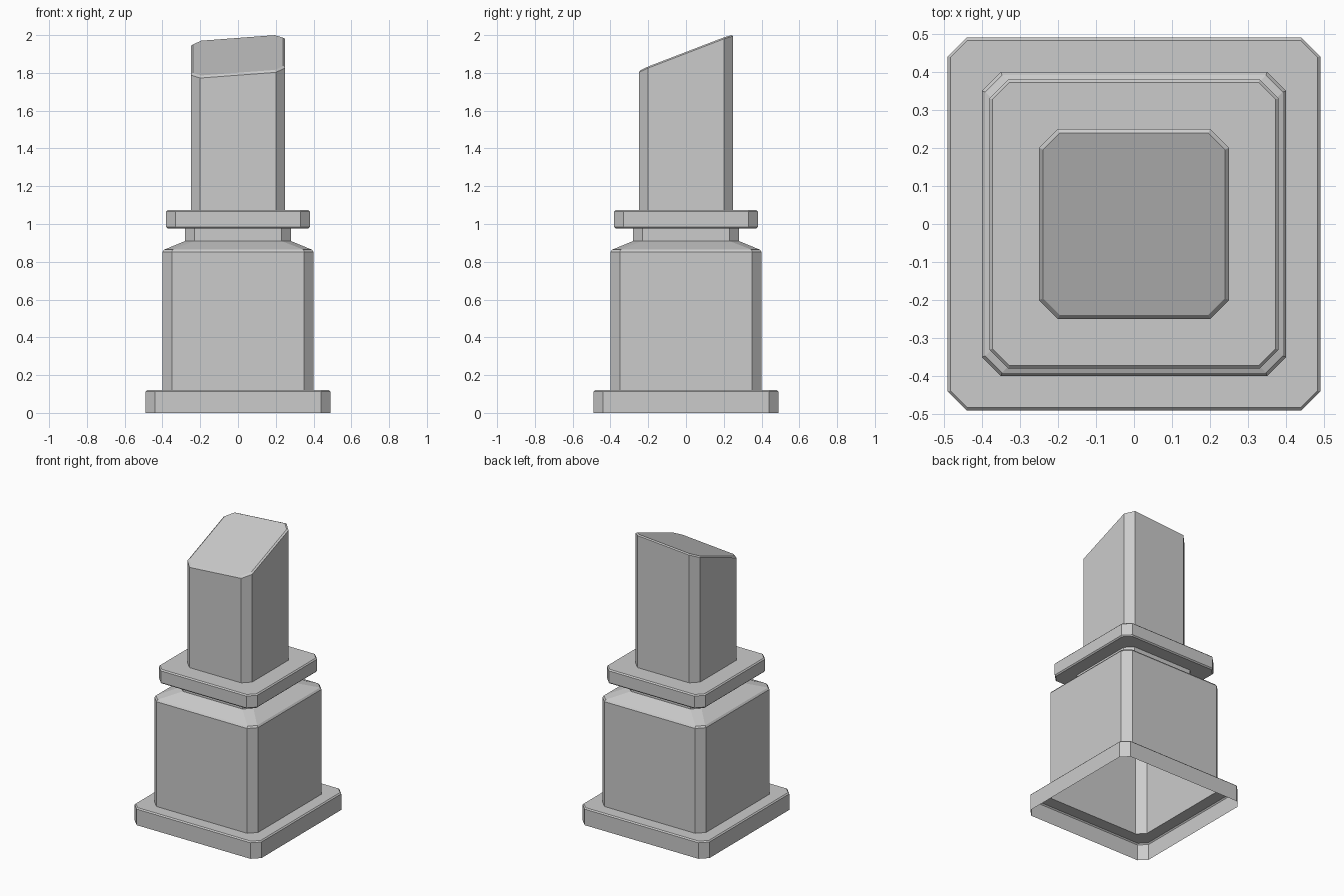
import bpy, bmesh

if "Cube" in bpy.data.objects:
    bpy.data.objects.remove(bpy.data.objects["Cube"])


def octagon(h, c):
    """Square of half-width h with corners cut by c, counter-clockwise."""
    k = h - c
    return [(k, -h), (h, -k), (h, k), (k, h), (-k, h), (-h, k), (-h, -k), (-k, -h)]


def slant(x, y):
    """Sloped top plane of the shaft."""
    return 1.893 + 0.075 * x + 0.385 * y


bm = bmesh.new()
C, CB = 0.05, 0.044     # corner cut, and cut on bevelled edges

# half-width, height, corner cut
profile = [
    # base plinth (open underneath)
    (0.49, 0.0, C), (0.49, 0.112, C), (0.482, 0.12, CB),
    # main body and sloped shoulder
    (0.40, 0.12, C), (0.40, 0.852, C), (0.391, 0.864, CB), (0.28, 0.91, C),
    # neck
    (0.28, 0.975, C),
    # collar
    (0.372, 0.975, CB), (0.38, 0.983, C), (0.38, 1.065, C), (0.372, 1.073, CB),
    # shaft foot
    (0.25, 1.073, C),
]
rings = [[bm.verts.new((x, y, z)) for x, y in octagon(h, c)] for h, z, c in profile]

# shaft top: slanted edge, small bevel and cap
for h, c, drop in ((0.25, C, 0.009), (0.239, CB, 0.0)):
    rings.append([bm.verts.new((x, y, slant(x, y) - drop)) for x, y in octagon(h, c)])

for a, b in zip(rings, rings[1:]):
    for i in range(8):
        j = (i + 1) % 8
        bm.faces.new((a[i], a[j], b[j], b[i]))
bm.faces.new(rings[-1])

mesh = bpy.data.meshes.new("pillar")
bm.to_mesh(mesh)
bm.free()
pillar = bpy.data.objects.new("pillar", mesh)
bpy.context.collection.objects.link(pillar)
